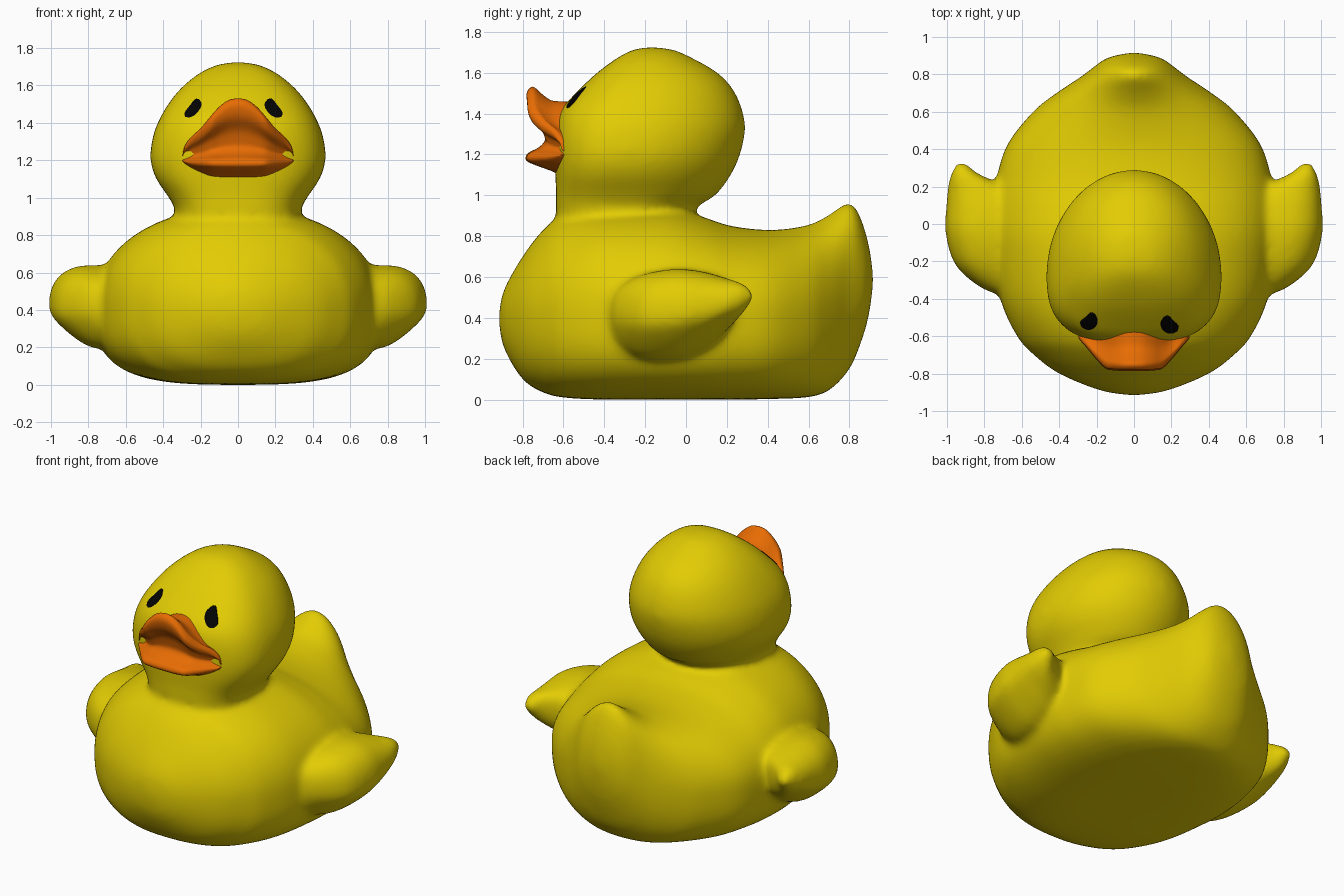
import bpy
import bmesh
from math import sin, cos, pi, tau
from mathutils import Vector
from mathutils.bvhtree import BVHTree

if "Cube" in bpy.data.objects:
    bpy.data.objects.remove(bpy.data.objects["Cube"], do_unlink=True)


def material(name, color):
    m = bpy.data.materials.new(name)
    m.use_nodes = True
    m.diffuse_color = (*color, 1)
    bsdf = m.node_tree.nodes["Principled BSDF"]
    bsdf.inputs["Base Color"].default_value = (*color, 1)
    bsdf.inputs["Roughness"].default_value = 0.5
    return m


YELLOW = material("yellow", (0.76, 0.60, 0.001))
ORANGE = material("orange", (0.80, 0.150, 0.001))
BLACK = material("black", (0.001, 0.001, 0.001))


def spline(rows, steps):
    """Catmull-Rom interpolation through rows of numbers."""
    out = []
    for i in range(len(rows) - 1):
        a, b, c, d = (rows[max(0, min(len(rows) - 1, i + k))] for k in (-1, 0, 1, 2))
        for s in range(steps):
            t = s / steps
            out.append([q + 0.5 * t * (r - p + t * (2 * p - 5 * q + 4 * r - s4
                        + t * (3 * (q - r) + s4 - p)))
                        for p, q, r, s4 in zip(a, b, c, d)])
    return out + [list(rows[-1])]


def loft(bm, rings):
    """Skin closed rings of points and cap both ends."""
    loops = [[bm.verts.new(p) for p in ring] for ring in rings]
    for a, b in zip(loops, loops[1:]):
        for i in range(len(a)):
            j = (i + 1) % len(a)
            bm.faces.new((a[i], a[j], b[j], b[i]))
    bm.faces.new(loops[0][::-1])
    bm.faces.new(loops[-1])


def power(v, e):
    return (abs(v) ** (2 / e)) * (1 if v >= 0 else -1)


def finish(name, bm, mat):
    bmesh.ops.recalc_face_normals(bm, faces=bm.faces)
    mesh = bpy.data.meshes.new(name)
    bm.to_mesh(mesh)
    bm.free()
    mesh.materials.append(mat)
    ob = bpy.data.objects.new(name, mesh)
    bpy.context.collection.objects.link(ob)
    for other in bpy.context.selected_objects:
        other.select_set(False)
    bpy.context.view_layer.objects.active = ob
    ob.select_set(True)
    return ob


ANGLES = [tau * i / 64 for i in range(64)]


def body_ring(y, w, bottom, middle, top, e):
    """Upright slice: flatter below where wide, rounded above."""
    flat = 2.2 + 1.7 * w * w
    pts = []
    for a in ANGLES:
        k, h = (e, top - middle) if sin(a) >= 0 else (flat, middle - bottom)
        pts.append((max(w, 0.002) * power(cos(a), k), y, middle + h * power(sin(a), k)))
    return pts


def head_ring(z, w, yc, front, back):
    """Level slice: broad cheeks in front, rounder behind."""
    pts = []
    for a in ANGLES:
        k, d = (2, back - yc) if sin(a) >= 0 else (2.7, yc - front)
        pts.append((max(w, 0.002) * power(cos(a), k), yc + d * power(sin(a), k), z))
    return pts


def wing_ring(y, inner, outer, bottom, top, side):
    """Upright slice with the lower outer corner lifted."""
    cx, cz = (inner + outer) / 2, (bottom + top) / 2
    return [(side * (cx + (outer - inner) / 2 * power(cos(a), 2.4)), y,
             cz + (top - bottom) / 2 * (power(sin(a), 2.4)
                                        + 0.55 * max(0, cos(a)) * max(0, -sin(a))))
            for a in ANGLES]


# Body and tail: y, half width, bottom, widest height, top, roundness
BODY = [
    (-0.917, 0.01, 0.38, 0.40, 0.42, 2), (-0.89, 0.18, 0.25, 0.40, 0.54, 2),
    (-0.80, 0.40, 0.10, 0.41, 0.70, 2), (-0.70, 0.535, 0.035, 0.42, 0.83, 2),
    (-0.60, 0.625, 0.01, 0.42, 0.90, 2.1), (-0.40, 0.715, 0, 0.42, 0.94, 2.2),
    (-0.10, 0.76, 0, 0.42, 0.94, 2.2), (0.08, 0.76, 0, 0.42, 0.895, 2.2),
    (0.22, 0.74, 0, 0.42, 0.85, 2.2), (0.42, 0.68, 0.003, 0.42, 0.83, 2.1),
    (0.60, 0.54, 0.012, 0.43, 0.855, 1.9), (0.70, 0.415, 0.045, 0.45, 0.905, 1.75),
    (0.79, 0.28, 0.135, 0.48, 0.965, 1.8), (0.84, 0.215, 0.235, 0.51, 0.925, 2),
    (0.89, 0.14, 0.39, 0.56, 0.78, 2), (0.917, 0.02, 0.56, 0.59, 0.62, 2)]
# Neck and head: z, half width, centre y, front y, back y
HEAD = [
    (0.70, 0.33, -0.29, -0.60, 0.0), (0.92, 0.335, -0.29, -0.635, 0.04),
    (1.00, 0.37, -0.29, -0.635, 0.145), (1.10, 0.437, -0.29, -0.64, 0.22),
    (1.20, 0.468, -0.28, -0.643, 0.265), (1.32, 0.457, -0.26, -0.64, 0.29),
    (1.42, 0.42, -0.24, -0.61, 0.275), (1.52, 0.36, -0.21, -0.52, 0.23),
    (1.60, 0.29, -0.19, -0.435, 0.155), (1.67, 0.20, -0.18, -0.34, 0.035),
    (1.712, 0.105, -0.17, -0.26, -0.06), (1.727, 0.004, -0.17, -0.175, -0.165)]
# Wings: y, inner x, outer x, bottom, top
WING = [
    (-0.375, 0.64, 0.72, 0.36, 0.46), (-0.34, 0.60, 0.82, 0.28, 0.54),
    (-0.22, 0.55, 0.955, 0.205, 0.61), (-0.05, 0.55, 1.008, 0.20, 0.64),
    (0.09, 0.56, 1.005, 0.25, 0.625), (0.18, 0.64, 0.998, 0.32, 0.60),
    (0.235, 0.76, 0.99, 0.37, 0.585), (0.28, 0.85, 0.975, 0.42, 0.57),
    (0.325, 0.89, 0.955, 0.475, 0.535)]

bm = bmesh.new()
loft(bm, [body_ring(*r) for r in spline(BODY, 6)])
loft(bm, [head_ring(*r) for r in spline(HEAD, 6)])
for side in (-1, 1):
    loft(bm, [wing_ring(*r, side) for r in spline(WING, 6)])
body = finish("body", bm, YELLOW)

# Melt the parts into one soft skin
remesh = body.modifiers.new("melt", "REMESH")
remesh.mode = "VOXEL"
remesh.voxel_size = 0.018
soften = body.modifiers.new("soften", "SMOOTH")
soften.factor = 0.5
soften.iterations = 20
for name in ("melt", "soften"):
    bpy.ops.object.modifier_apply(modifier=name)
bpy.ops.object.shade_smooth()

# Open bill: one side profile (y, z), shrunk towards both cheeks
BILL = [
    (-0.50, 1.46), (-0.60, 1.46), (-0.66, 1.465), (-0.71, 1.50), (-0.75, 1.532),
    (-0.78, 1.50), (-0.765, 1.43), (-0.715, 1.365), (-0.695, 1.31), (-0.69, 1.27),
    (-0.72, 1.235), (-0.775, 1.205), (-0.782, 1.17), (-0.73, 1.145), (-0.66, 1.12),
    (-0.61, 1.10), (-0.50, 1.10)]
# x, top, bottom, reach
SPREAD = [
    (0, 1.53, 1.10, 1), (0.05, 1.52, 1.10, 1), (0.10, 1.485, 1.103, 0.99),
    (0.15, 1.43, 1.11, 0.96), (0.20, 1.37, 1.122, 0.79), (0.25, 1.325, 1.142, 0.58),
    (0.285, 1.275, 1.17, 0.44), (0.297, 1.225, 1.192, 0.38)]
profile = spline(BILL, 3)


def bill_ring(x, top, bottom, reach):
    up, down = (top - 1.2) / 0.33, (1.2 - bottom) / 0.1
    return [(x, -0.5 + (y + 0.5) * reach, 1.2 + (z - 1.2) * (up if z > 1.2 else down))
            for y, z in profile]


half = spline(SPREAD, 4)
bm = bmesh.new()
loft(bm, [bill_ring(-r[0], *r[1:]) for r in half[:0:-1]] + [bill_ring(*r) for r in half])
beak = finish("beak", bm, ORANGE)
bpy.ops.object.shade_smooth_by_angle(angle=pi / 3)

# Eyes: slanted bean-shaped plates laid on the head, a little uneven
skin = BVHTree.FromObject(body, bpy.context.evaluated_depsgraph_get())
for name, side, centre, width in (("left_eye", 1, 0.182, 0.031), ("right_eye", -1, 0.232, 0.027)):
    bm = bmesh.new()
    bean = []
    for s in range(17):
        t = s / 16 * 2 - 1
        thick = width * max(0, 1 - abs(t) ** 3) ** 0.5 + 0.001
        mid = Vector((centre - 0.036 * t + 0.012 * t * t, 1.477 + 0.047 * t))
        row = []
        for k in range(-3, 4):
            p = mid + Vector((0.8, 0.55)) * thick * k / 3
            hit, normal, _, _ = skin.ray_cast(Vector((side * p.x, -2, p.y)), Vector((0, 1, 0)))
            row.append(bm.verts.new(hit + normal * 0.004))
        bean.append(row)
    for a, b in zip(bean, bean[1:]):
        for i in range(6):
            bm.faces.new((a[i], a[i + 1], b[i + 1], b[i]))
    bmesh.ops.recalc_face_normals(bm, faces=bm.faces)
    if sum(f.normal.y for f in bm.faces) > 0:
        bmesh.ops.reverse_faces(bm, faces=bm.faces)
    extruded = bmesh.ops.extrude_face_region(bm, geom=bm.faces[:])["geom"]
    verts = [g for g in extruded if isinstance(g, bmesh.types.BMVert)]
    bmesh.ops.translate(bm, verts=verts, vec=(0, 0.006, 0))
    finish(name, bm, BLACK)
    bpy.ops.object.shade_smooth_by_angle(angle=pi / 4)
